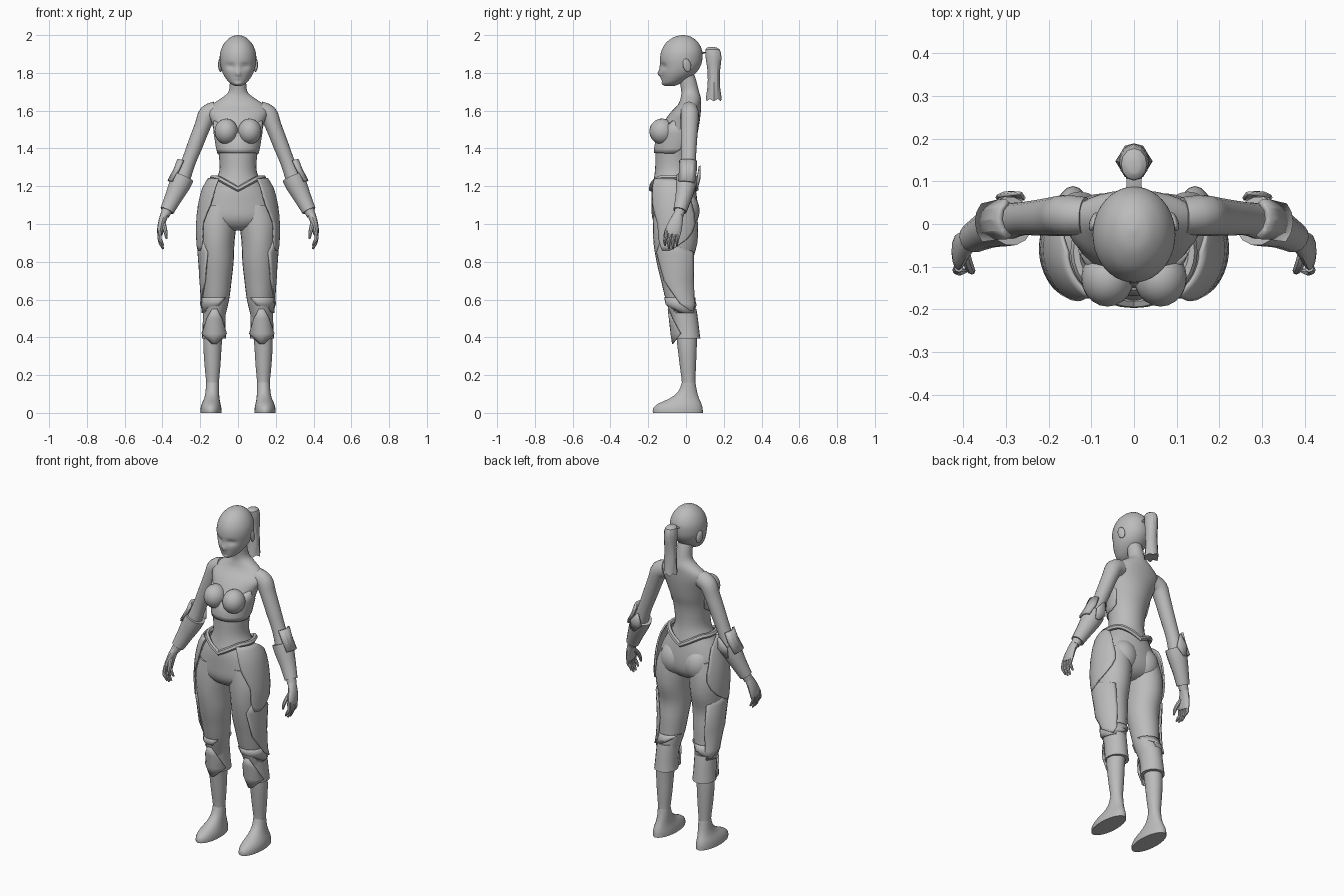
import bpy, bmesh, math
from mathutils import Vector

grey = bpy.data.materials.new("warm_grey")
grey.diffuse_color = (0.5, 0.5, 0.5, 1)


def finish(ob, mirror=False, angle=40):
    ob.data.materials.append(grey)
    bpy.context.view_layer.objects.active = ob
    bpy.ops.object.select_all(action='DESELECT')
    ob.select_set(True)
    bpy.ops.object.shade_smooth_by_angle(angle=math.radians(angle))
    if mirror:
        ob.modifiers.new("mirror", 'MIRROR')
    return ob


def spline(rows, steps):
    """Catmull-Rom interpolation of cross-section rows."""
    rows = [tuple(r) for r in rows]
    pts = [rows[0]] + rows + [rows[-1]]
    out = []
    for i in range(1, len(pts) - 2):
        for s in range(steps):
            t = s / steps
            out.append([0.5 * (2*b + (c-a)*t + (2*a-5*b+4*c-d)*t*t + (3*b-a-3*c+d)*t**3)
                        for a, b, c, d in zip(*pts[i-1:i+3])])
    return out + [list(rows[-1])]


def loft(name, rows, n=16, steps=3, tilt=False, mirror=False, thick=0.0, angle=40, cap=True):
    """Rows: x, y, z, rx, ry and, for a partial plate, start and end angle."""
    plate = len(rows[0]) == 7
    rs = spline(rows, steps) if steps > 1 else rows
    bm = bmesh.new()
    rings = []
    for i, r in enumerate(rs):
        c = Vector(r[:3])
        u, v = Vector((1, 0, 0)), Vector((0, 1, 0))
        if tilt:
            t = (Vector(rs[min(i+1, len(rs)-1)][:3]) - Vector(rs[max(i-1, 0)][:3])).normalized()
            v = (v - t * v.dot(t)).normalized()
            u = t.cross(v)
            u = -u if u.x < 0 else u
        a0, a1 = (r[5], r[6]) if plate else (0, 360)
        m = n + 1 if plate else n
        ring = []
        for k in range(m):
            a = math.radians(a0 + (a1 - a0) * k / n)
            ring.append(bm.verts.new(c + u * r[3] * math.cos(a) + v * r[4] * math.sin(a)))
        rings.append(ring)
    for p, q in zip(rings, rings[1:]):
        for k in range(n):
            j = k + 1 if plate else (k + 1) % n
            bm.faces.new((p[k], p[j], q[j], q[k]))
    if not plate and cap:
        bm.faces.new(rings[0])
        bm.faces.new(rings[-1])
    bmesh.ops.recalc_face_normals(bm, faces=bm.faces)
    me = bpy.data.meshes.new(name)
    bm.to_mesh(me)
    bm.free()
    ob = bpy.data.objects.new(name, me)
    bpy.context.collection.objects.link(ob)
    if thick:
        mod = ob.modifiers.new("thickness", 'SOLIDIFY')
        mod.thickness, mod.offset = thick, 0
    return finish(ob, mirror, angle)


def ball(name, loc, radii, rot=(0, 0, 0), mirror=True):
    bm = bmesh.new()
    bmesh.ops.create_uvsphere(bm, u_segments=20, v_segments=12, radius=1)
    me = bpy.data.meshes.new(name)
    ob = bpy.data.objects.new(name, me)
    from mathutils import Euler, Matrix
    mat = Matrix.LocRotScale(Vector(loc), Euler(rot), Vector(radii))
    bmesh.ops.transform(bm, matrix=mat, verts=bm.verts)
    bm.to_mesh(me)
    bm.free()
    bpy.context.collection.objects.link(ob)
    return finish(ob, mirror)


# head, with nose, eye hollows and lips pushed into the front
head = loft("head", [(0, -.015, 2.0, .004, .005), (0, -.017, 1.99, .038, .046), (0, -.02, 1.96, .071, .085),
                     (0, -.022, 1.92, .091, .107), (0, -.025, 1.88, .097, .112), (0, -.028, 1.84, .093, .107),
                     (0, -.04, 1.80, .081, .093), (0, -.056, 1.77, .064, .072), (0, -.075, 1.745, .042, .048),
                     (0, -.085, 1.73, .016, .022)], n=40, steps=4)
bumps = [(0, 1.795, .011, .016, -.016), (0, 1.825, .009, .025, -.007), (.038, 1.835, .022, .014, .014),
         (-.038, 1.835, .022, .014, .014), (0, 1.768, .016, .006, -.005), (0, 1.74, .02, .01, -.008)]
for v in head.data.vertices:
    if v.co.y < -.06:
        x, z = v.co.x, v.co.z
        for bx, bz, sx, sz, d in bumps:
            v.co.y += d * math.exp(-((x - bx) / sx) ** 2 - ((z - bz) / sz) ** 2)
ball("ear", (.094, .005, 1.84), (.01, .022, .036), (.25, 0, .3))

# ponytail with ragged hem
loft("hair_tie", [(0, .07, 1.90, .02, .02), (0, .10, 1.91, .017, .017), (0, .13, 1.912, .024, .022)], n=8,
     steps=1, tilt=False)
tail = loft("ponytail", [(0, .135, 1.936, .012, .015), (0, .14, 1.925, .03, .037), (0, .146, 1.88, .036, .042),
                         (0, .147, 1.80, .034, .032), (0, .147, 1.72, .038, .034), (0, .147, 1.65, .044, .042)],
            n=12, steps=2, angle=30)
for i, v in enumerate(tail.data.vertices):
    if v.co.z < 1.70 and i % 2:
        v.co.x *= .8
        v.co.z += .012

# neck, trunk and pelvis
loft("torso", [(0, 0, 1.80, .042, .04), (0, .01, 1.76, .043, .044), (0, .022, 1.70, .05, .047),
               (0, .025, 1.665, .09, .054), (0, .018, 1.63, .14, .062), (0, -.002, 1.59, .158, .08),
               (0, -.022, 1.54, .14, .094), (0, -.045, 1.47, .122, .104), (0, -.06, 1.40, .107, .1),
               (0, -.065, 1.30, .097, .098), (0, -.065, 1.24, .114, .105), (0, -.065, 1.18, .155, .117),
               (0, -.06, 1.10, .192, .122), (0, -.06, 1.03, .2, .118), (0, -.06, .985, .13, .09),
               (0, -.06, .965, .05, .05)], n=32)
ball("breast", (.062, -.127, 1.49), (.062, .067, .068), (.15, 0, 0))
loft("bodice", [(0, -.028, 1.545, .136, .1, -25, -20), (0, -.045, 1.48, .126, .108, -90, 20),
                (0, -.06, 1.40, .113, .106, -90, 20), (0, -.062, 1.375, .108, .104, -90, 0)],
     steps=1, thick=.006, mirror=True)
ball("buttock", (.075, -.01, 1.07), (.085, .082, .1))

# V-shaped belt
cu = bpy.data.curves.new("belt", 'CURVE')
cu.dimensions, cu.bevel_depth, cu.bevel_resolution = '3D', .014, 1
sp = cu.splines.new('POLY')
sp.points.add(31)
sp.use_cyclic_u = True
for k, p in enumerate(sp.points):
    a = 2 * math.pi * k / 32
    side = abs(math.cos(a))
    p.co = (.135 * math.cos(a), -.065 + .119 * math.sin(a), 1.185 + .06 * min(1, side * 1.25), 1)
belt = bpy.data.objects.new("belt", cu)
bpy.context.collection.objects.link(belt)
bpy.context.view_layer.objects.active = belt
belt.select_set(True)
bpy.ops.object.convert(target='MESH')
finish(bpy.context.object)

# legs, boots and feet
loft("leg", [(.095, -.058, 1.10, .09, .11), (.11, -.056, 1.0, .102, .119), (.113, -.056, .9, .094, .116),
             (.111, -.06, .8, .088, .096), (.113, -.046, .7, .079, .086), (.116, -.033, .6, .069, .075),
             (.125, -.012, .5, .055, .065), (.13, .002, .42, .05, .056), (.135, .006, .35, .048, .051),
             (.135, .01, .25, .042, .043), (.135, .014, .15, .033, .035), (.137, .014, .07, .033, .04)],
     n=24, mirror=True)
loft("foot", [(.143, -.043, 0, .056, .132), (.143, -.043, .025, .055, .131), (.142, -.032, .05, .049, .113),
              (.139, -.01, .075, .041, .08), (.136, .008, .11, .036, .051), (.135, .014, .16, .034, .036)],
     n=24, steps=2, mirror=True)
loft("boot_cuff", [(.125, -.014, .55, .06, .069), (.126, -.006, .5, .06, .069), (.127, .002, .44, .061, .068),
                   (.127, .006, .395, .064, .07)], n=20, steps=2, mirror=True)
loft("knee_plate", [(.124, -.016, .55, .067, .077, -100, -80), (.125, -.01, .5, .067, .077, -125, -55),
                    (.126, -.002, .42, .069, .076, -160, -20), (.127, .006, .365, .07, .076, -97, -83)],
     n=8, steps=1, thick=.008, mirror=True)
loft("trouser_hem", [(.115, -.033, .61, .074, .08, -130, 170), (.118, -.026, .575, .072, .08, -110, 110),
                     (.121, -.02, .53, .07, .079, -20, 50)], n=16, steps=1, thick=.006, mirror=True)

# thigh and hip armour plates
loft("thigh_plate", [(.112, -.056, .93, .098, .12, -35, -20), (.112, -.058, .85, .098, .111, -60, 60),
                     (.112, -.048, .7, .088, .095, -45, 65), (.117, -.032, .58, .08, .086, 0, 60),
                     (.12, -.022, .54, .08, .086, 35, 45)], n=12, steps=1, thick=.009, mirror=True)
loft("hip_plate", [(.04, -.065, 1.24, .115, .118, -58, 0), (.062, -.063, 1.19, .123, .128, -62, 30),
                   (.09, -.06, 1.10, .118, .13, -62, 45), (.108, -.058, 1.0, .11, .128, -45, 55),
                   (.113, -.057, .92, .104, .123, -45, 30), (.113, -.057, .86, .1, .116, -35, -15)],
     n=14, steps=2, thick=.009, mirror=True)

# arms and forearm guards
loft("arm", [(.115, .018, 1.60, .05, .045), (.16, .02, 1.58, .05, .048), (.187, .018, 1.52, .043, .046),
             (.226, .015, 1.42, .041, .042), (.265, .012, 1.32, .038, .039), (.302, .004, 1.22, .043, .043),
             (.335, -.01, 1.15, .04, .038), (.372, -.03, 1.08, .029, .029), (.388, -.04, 1.045, .024, .027)],
     n=20, tilt=True, mirror=True)
loft("bracer", [(.29, .007, 1.25, .058, .058), (.31, 0, 1.205, .056, .054), (.342, -.013, 1.14, .046, .044),
                (.376, -.032, 1.07, .037, .036)], n=14, steps=2, tilt=True, mirror=True)
loft("elbow_guard", [(.262, .013, 1.325, .055, .054, -55, 50), (.28, .01, 1.27, .058, .056, -50, 50),
                     (.303, .003, 1.205, .068, .064, -40, 40)], n=4, steps=1, tilt=True, thick=.014,
     mirror=True, angle=20)
loft("bracer_point", [(.268, .012, 1.31, .054, .06, 85, 95), (.29, .008, 1.25, .06, .066, 60, 130),
                      (.31, 0, 1.2, .06, .06, 80, 100)], n=4, steps=1, tilt=True, thick=.008, mirror=True)

# hands
loft("palm", [(.386, -.039, 1.055, .022, .025), (.4, -.05, 1.02, .02, .034), (.41, -.064, .975, .018, .042),
              (.413, -.07, .945, .014, .04)], n=12, steps=2, tilt=True, mirror=True)
for i, drop in enumerate((.885, .87, .868, .885)):
    y = -.102 + .021 * i
    loft("finger_%d" % (i + 1), [(.411, y, .965, .011, .011), (.416, y - .006, .925, .01, .01),
                                 (.408, y - .01, drop + .025, .009, .009), (.395, y - .008, drop, .005, .005)],
         n=8, steps=2, tilt=True, mirror=True)
loft("thumb", [(.398, -.06, 1.01, .013, .013), (.39, -.09, .985, .012, .012), (.382, -.108, .95, .01, .01),
               (.378, -.112, .92, .005, .005)], n=8, steps=2, tilt=True, mirror=True)
